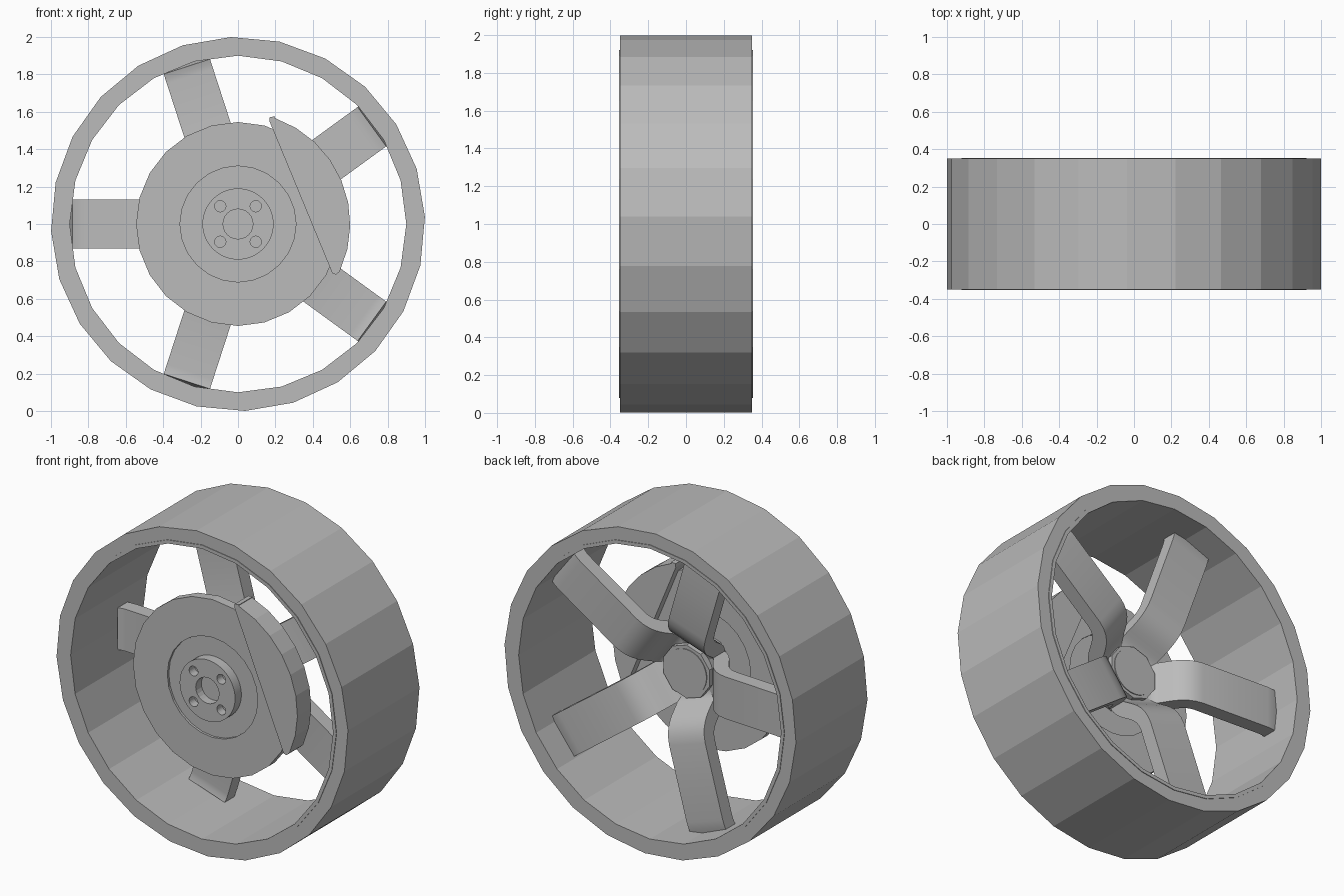
import bpy, bmesh, math
from math import sin, cos, radians
from mathutils import Vector, Matrix
from mathutils.geometry import interpolate_bezier

cube = bpy.data.objects.get("Cube")
if cube:
    bpy.data.objects.remove(cube, do_unlink=True)

grey = bpy.data.materials.new("plain_grey")
grey.use_nodes = True
colour = (0.5, 0.5, 0.5, 1)
grey.diffuse_color = colour
grey.node_tree.nodes["Principled BSDF"].inputs["Base Color"].default_value = colour

CENTRE = Vector((0, 0, 1))  # wheel axle, running along y


def make(name, bm, smooth=False):
    """Turn a bmesh into a finished object."""
    bmesh.ops.remove_doubles(bm, verts=bm.verts, dist=1e-5)
    bmesh.ops.recalc_face_normals(bm, faces=bm.faces)
    mesh = bpy.data.meshes.new(name)
    bm.to_mesh(mesh)
    bm.free()
    mesh.materials.append(grey)
    obj = bpy.data.objects.new(name, mesh)
    obj.location = CENTRE
    bpy.context.collection.objects.link(obj)
    if smooth:
        bpy.ops.object.select_all(action='DESELECT')
        obj.select_set(True)
        bpy.context.view_layer.objects.active = obj
        bpy.ops.object.shade_smooth_by_angle(angle=radians(28))
    return obj


def lathe(name, profile, sides, turn=0, closed=False, smooth=False):
    """Revolve (radius, y) points around the axle."""
    bm = bmesh.new()
    rings = []
    for i in range(sides):
        a = radians(turn) + math.tau * i / sides
        rings.append([bm.verts.new((r * cos(a), y, r * sin(a))) for r, y in profile])
    count = len(profile)
    for i in range(sides):
        a, b = rings[i], rings[(i + 1) % sides]
        for j in range(count if closed else count - 1):
            k = (j + 1) % count
            bm.faces.new((a[j], a[k], b[k], b[j]))
    return make(name, bm, smooth)


def prism(bm, front, back):
    """Close two matching outlines into a solid."""
    f = [bm.verts.new(p) for p in front]
    b = [bm.verts.new(p) for p in back]
    bm.faces.new(f)
    bm.faces.new(b[::-1])
    for i in range(len(f)):
        k = (i + 1) % len(f)
        bm.faces.new((f[i], b[i], b[k], f[k]))


def band(inner, outer, half):
    return [(inner, -half), (outer, -half), (outer, half), (inner, half)]


# Outer drum and the thin lining inside it
lathe("outer_ring", band(0.915, 1.0, 0.35), 24, 2.2, True)
lathe("inner_ring", band(0.9, 0.922, 0.354), 24, 0, True)

# Brake disc with a shallow recess on each face
lathe("brake_disc", [(0, -0.235), (0.31, -0.235), (0.31, -0.25), (0.545, -0.25),
                     (0.545, -0.19), (0.31, -0.19), (0.31, -0.2), (0, -0.2)], 24)
lathe("recess_floor", [(0, -0.238), (0.306, -0.238), (0.306, -0.23), (0, -0.23)], 64, smooth=True)

# Front hub with a centre bore and four bolt holes
hub = lathe("front_hub", [(0, -0.22), (0.19, -0.22), (0.19, -0.3), (0, -0.3)], 48, smooth=True)
holes = bmesh.new()
spots = [(0, 0, 0.08)] + [(x, z, 0.03) for x in (-0.095, 0.095) for z in (-0.095, 0.095)]
for x, z, r in spots:
    place = Matrix.Translation((x, -0.3, z)) @ Matrix.Rotation(radians(90), 4, 'X')
    bmesh.ops.create_cone(holes, cap_ends=True, segments=24, radius1=r, radius2=r,
                          depth=0.11, matrix=place)
cutter = make("hole_cutter", holes)
cutter.hide_render = True
cutter.hide_set(True)
cut = hub.modifiers.new("holes", 'BOOLEAN')
cut.object = cutter
cut.solver = 'EXACT'

# Rear hub and its round cap
lathe("rear_hub", [(0, -0.2), (0.165, -0.2), (0.165, -0.005), (0, -0.005)], 10, 18)
lathe("rear_cap", [(0, -0.02), (0.14, -0.02), (0.14, 0.0), (0, 0.0)], 40, smooth=True)

# Caliper: a circle segment straddling the disc edge, with blunted corners
outline = [(0.6 * cos(radians(a)), 0.6 * sin(radians(a))) for a in range(-25, 72, 12)]
outline += [(0.2, 0.575), (0.17, 0.572), (0.168, 0.55), (0.505, -0.265), (0.525, -0.27)]
bm = bmesh.new()
prism(bm, [(x, -0.275, z) for x, z in outline], [(x, -0.14, z) for x, z in outline])
make("caliper", bm)

# Five bent spokes, sweeping rearward from the hub and out to the ring
path = interpolate_bezier(Vector((0.1, -0.09)), Vector((0.26, -0.1)),
                          Vector((0.22, 0.09)), Vector((0.38, 0.11)), 14)
path += [Vector(p) for p in ((0.6, 0.123), (0.83, 0.137), (0.865, 0.135), (0.895, 0.128))]
upper, lower = [], []
for i, p in enumerate(path):
    d = (path[min(i + 1, len(path) - 1)] - path[max(i - 1, 0)]).normalized()
    n = Vector((-d.y, d.x)) * 0.045
    upper.append(p + n)
    lower.append(p - n)
section = upper + lower[::-1]
for i in range(5):
    bm = bmesh.new()
    prism(bm, [(p.x, p.y, -0.13) for p in section], [(p.x, p.y, 0.13) for p in section])
    bmesh.ops.rotate(bm, verts=bm.verts, matrix=Matrix.Rotation(radians(36 + 72 * i), 3, 'Y'))
    make(f"spoke_{i + 1}", bm, smooth=True)
